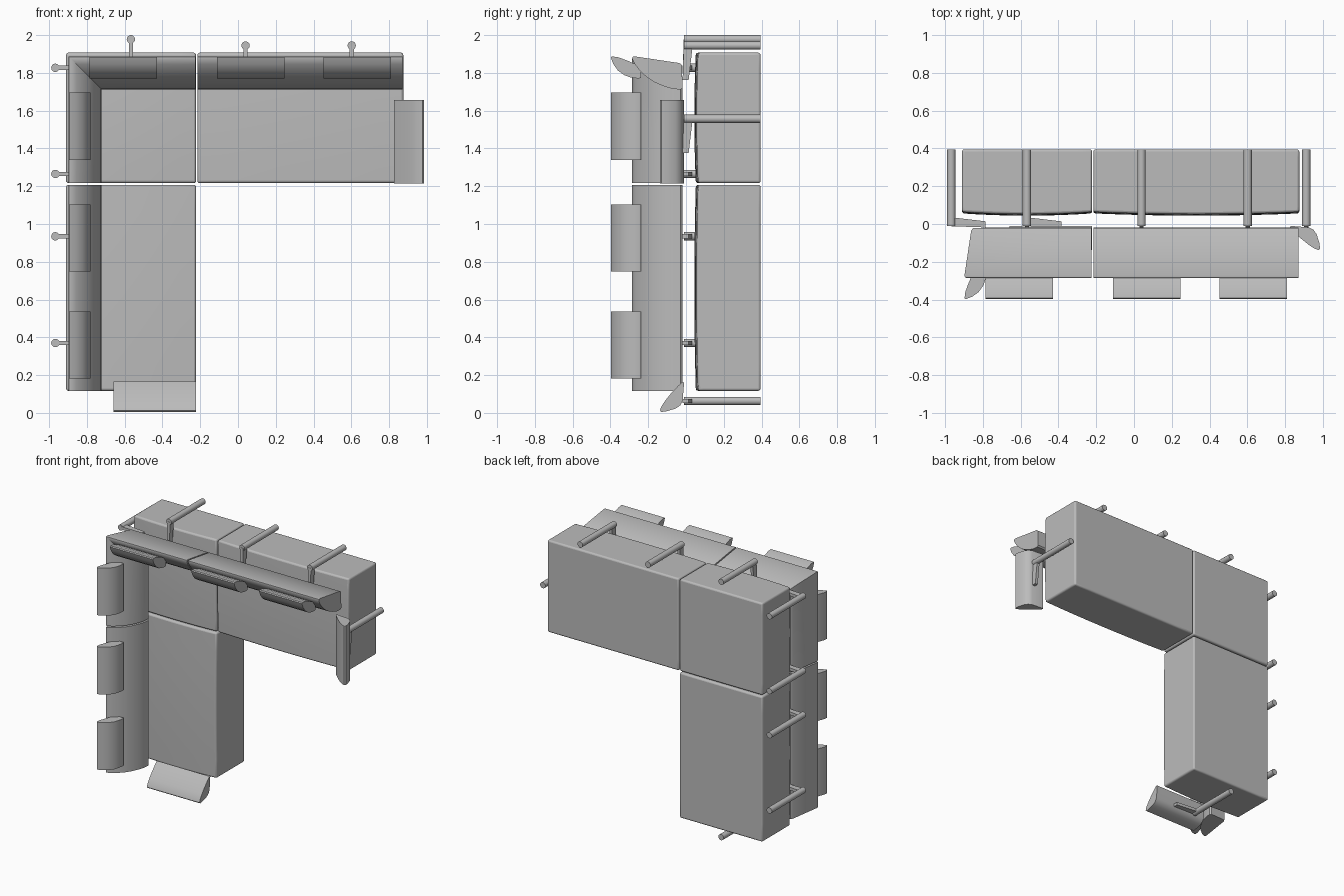
import bpy, bmesh
from mathutils import Vector

if "Cube" in bpy.data.objects:
    bpy.data.objects.remove(bpy.data.objects["Cube"])

grey = bpy.data.materials.new("grey upholstery")
grey.diffuse_color = (0.5, 0.5, 0.5, 1)
grey.use_nodes = True
grey.node_tree.nodes["Principled BSDF"].inputs["Base Color"].default_value = grey.diffuse_color


def finish(name, bm, bevel=0.0, angle=35):
    bmesh.ops.recalc_face_normals(bm, faces=bm.faces[:])
    me = bpy.data.meshes.new(name)
    bm.to_mesh(me)
    bm.free()
    ob = bpy.data.objects.new(name, me)
    bpy.context.collection.objects.link(ob)
    me.materials.append(grey)
    if bevel:
        m = ob.modifiers.new("bevel", "BEVEL")
        m.width, m.segments = bevel, 3
        m.limit_method, m.angle_limit = "ANGLE", 0.8
    bpy.ops.object.select_all(action="DESELECT")
    ob.select_set(True)
    bpy.context.view_layer.objects.active = ob
    bpy.ops.object.shade_smooth_by_angle(angle=angle * 3.14159 / 180)
    return ob


# Seat block with a slightly crowned front cushion face
def seat(name, x0, x1, z0, z1):
    bm = bmesh.new()
    bmesh.ops.create_cube(bm, size=2)
    bmesh.ops.subdivide_edges(bm, edges=bm.edges[:], cuts=7, use_grid_fill=True)
    for v in bm.verts:
        u, t, w = v.co
        y = 0.222 + 0.173 * t
        if t < -0.99:
            y = 0.044 + 0.012 * u * u + 0.008 * w * w
        v.co = ((x0 + x1) / 2 + u * (x1 - x0) / 2, y,
                (z0 + z1) / 2 + w * (z1 - z0) / 2)
    finish(name, bm, 0.012)


# Loft a (depth, y) profile between two ends; an end may depend on depth (mitre)
def loft(name, profile, place, a, b, bevel=0.0):
    bm = bmesh.new()
    rings = []
    for e in (a, b):
        rings.append([bm.verts.new(place(e(d) if callable(e) else e, d, y))
                      for d, y in profile])
    n = len(profile)
    for i in range(n):
        j = (i + 1) % n
        bm.faces.new((rings[0][i], rings[0][j], rings[1][j], rings[1][i]))
    bm.faces.new(rings[0])
    bm.faces.new(rings[1][::-1])
    finish(name, bm, bevel)


def along_top(a, d, y):
    return (a, y, 1.887 - d)


def along_left(a, d, y):
    return (-0.897 + d, y, a)


def right_end(a, d, y):
    return (0.985 - d, y, a)


def low_end(a, d, y):
    return (a, y, 0.005 + d)


# Seats
seat("long_seat", -0.91, -0.222, 0.117, 1.207)
seat("corner_seat", -0.91, -0.222, 1.217, 1.907)
seat("right_seat", -0.215, 0.875, 1.217, 1.907)

# Backrests, mitred at the corner
back = [(0.012, -0.285), (0.002, -0.284), (0.0, -0.27), (0.035, -0.035),
        (0.045, -0.022), (0.165, -0.018), (0.175, -0.028), (0.172, -0.07),
        (0.157, -0.12), (0.137, -0.165), (0.11, -0.207), (0.077, -0.243),
        (0.042, -0.27)]
loft("right_backrest", back, along_top, -0.215, 0.87)
loft("corner_top_backrest", back, along_top, lambda d: -0.897 + d, -0.225)
loft("corner_left_backrest", back, along_left, 1.217, lambda d: 1.887 - d)
loft("long_backrest", back, along_left, 0.117, 1.207)

# Headrests
head = [(0.006, -0.398), (0.0, -0.392), (0.004, -0.36), (0.022, -0.31),
        (0.045, -0.26), (0.06, -0.245), (0.085, -0.238), (0.113, -0.238),
        (0.117, -0.25), (0.112, -0.29), (0.1, -0.325), (0.075, -0.36),
        (0.04, -0.385)]
for i, a in enumerate((-0.785, -0.11, 0.453)):
    loft(f"top_headrest_{i + 1}", head, along_top, a, a + 0.356)
for i, a in enumerate((0.182, 0.748, 1.34)):
    loft(f"left_headrest_{i + 1}", head, along_left, a, a + 0.356)

# Armrests
arm = [(0.008, -0.138), (0.0, -0.13), (0.004, -0.1), (0.018, -0.055),
       (0.035, -0.03), (0.06, -0.018), (0.155, -0.01), (0.16, -0.018),
       (0.14, -0.04), (0.1, -0.078), (0.06, -0.11), (0.03, -0.13)]
loft("right_armrest", arm, right_end, 1.215, 1.657)
loft("low_armrest", arm, low_end, -0.66, -0.223)


# Support: round post along y with a tapered bracket reaching inwards
def support(name, x, z, dx, dz):
    bm = bmesh.new()
    bmesh.ops.create_cone(bm, cap_ends=True, segments=20, radius1=0.022,
                          radius2=0.022, depth=0.405)
    for v in bm.verts:
        v.co = (x + v.co.x, 0.1925 + v.co.z, z + v.co.y)
    finish(name + "_post", bm)
    bm = bmesh.new()
    o, s, t = Vector((x, 0, z)), Vector((dx, 0, dz)), Vector((dz, 0, dx))
    prof = [(0.0, -0.012), (0.0, 0.032), (0.03, 0.032), (0.182, 0.014), (0.182, -0.018)]
    rings = [[bm.verts.new(o + s * d + t * w + Vector((0, y, 0))) for d, y in prof]
             for w in (-0.011, 0.011)]
    for i in range(5):
        j = (i + 1) % 5
        bm.faces.new((rings[0][i], rings[0][j], rings[1][j], rings[1][i]))
    bm.faces.new(rings[0])
    bm.faces.new(rings[1][::-1])
    finish(name + "_bracket", bm)


for i, z in enumerate((0.37, 0.935, 1.265, 1.827)):
    support(f"left_support_{i + 1}", -0.967, z, 1, 0)
for i, (x, z) in enumerate(((-0.567, 1.978), (0.04, 1.945), (0.602, 1.945))):
    support(f"top_support_{i + 1}", x, z, 0, -1)
support("right_arm_support", 0.912, 1.557, 0, -1)
support("low_arm_support", -0.567, 0.063, 1, 0)
